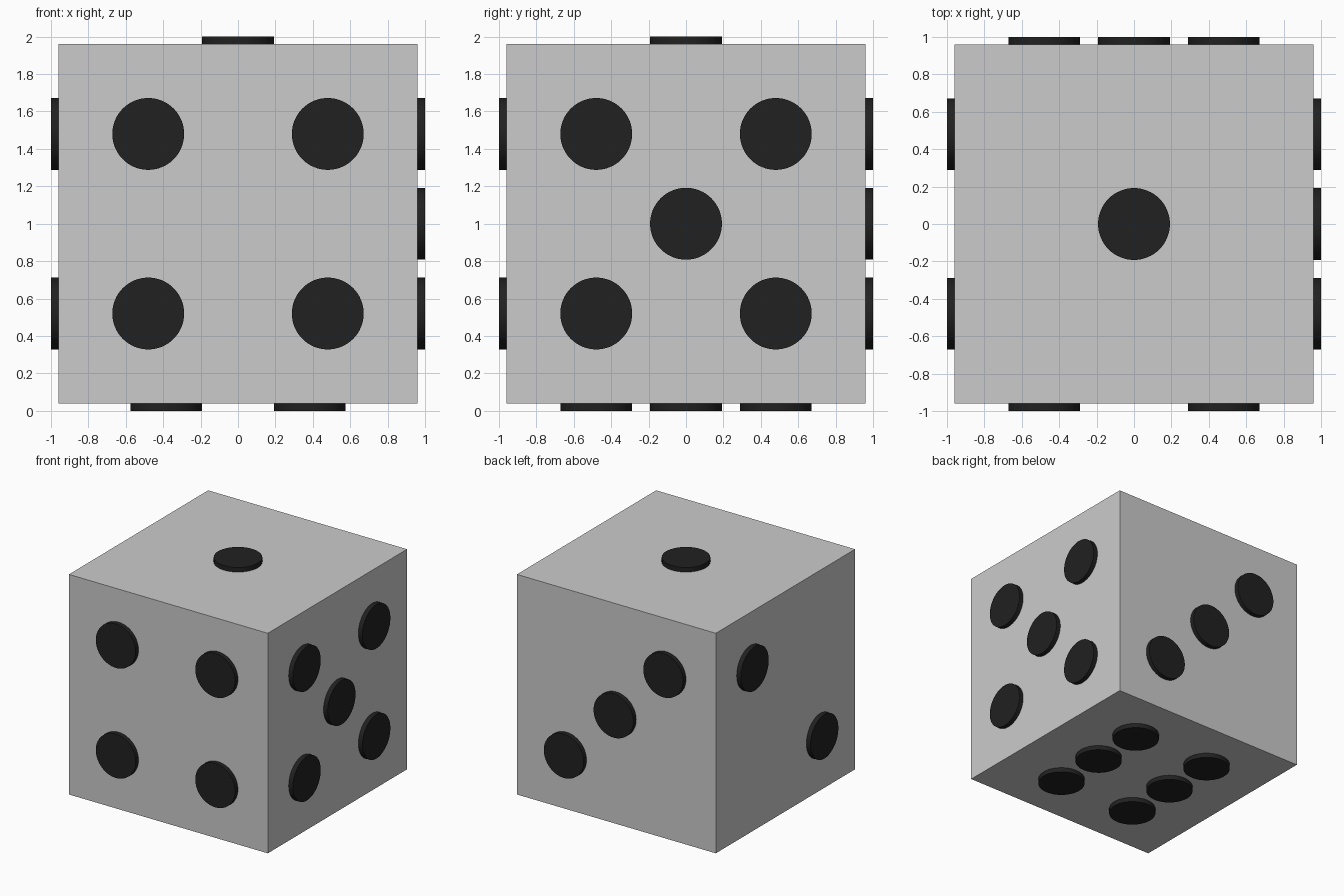
import bpy
from mathutils import Vector

if "Cube" in bpy.data.objects:
    bpy.data.objects.remove(bpy.data.objects["Cube"])

H = 0.96        # half edge of the cube
R = 0.192       # spot radius
OUT = 0.04      # spot protrusion
S = 0.48        # spot spacing
W = 0.384       # narrow spacing on the six face
CENTRE = Vector((0, 0, 1))

black = bpy.data.materials.new("spot_black")
black.diffuse_color = (0.015, 0.015, 0.015, 1)
black.use_nodes = True
black.node_tree.nodes["Principled BSDF"].inputs["Base Color"].default_value = black.diffuse_color

# cube body
bpy.ops.mesh.primitive_cube_add(size=2 * H, location=CENTRE)
bpy.context.object.name = "cube_body"


def spot(name, normal, offset):
    """Thin disc straddling the face with the given outward normal."""
    n = Vector(normal)
    bpy.ops.mesh.primitive_cylinder_add(
        vertices=64, radius=R, depth=2 * OUT,
        location=CENTRE + n * H + Vector(offset),
        rotation=n.to_track_quat('Z', 'Y').to_euler())
    ob = bpy.context.object
    ob.name = name
    ob.data.materials.append(black)
    bpy.ops.object.shade_smooth_by_angle()


corners = [(a, b) for a in (-S, S) for b in (-S, S)]

# spots on each face: name, outward normal, offsets from the face centre
faces = [
    ("top_spot", (0, 0, 1), [(0, 0, 0)]),
    ("left_spot", (-1, 0, 0), [(0, k, k) for k in (-S, S)]),
    ("back_spot", (0, 1, 0), [(-k, 0, k) for k in (-S, 0, S)]),
    ("front_spot", (0, -1, 0), [(a, 0, b) for a, b in corners]),
    ("right_spot", (1, 0, 0), [(0, a, b) for a, b in corners + [(0, 0)]]),
    ("bottom_spot", (0, 0, -1), [(x, y, 0) for x in (-W, W) for y in (-S, 0, S)]),
]
for name, normal, offsets in faces:
    for i, off in enumerate(offsets, 1):
        spot(f"{name}_{i}", normal, off)
